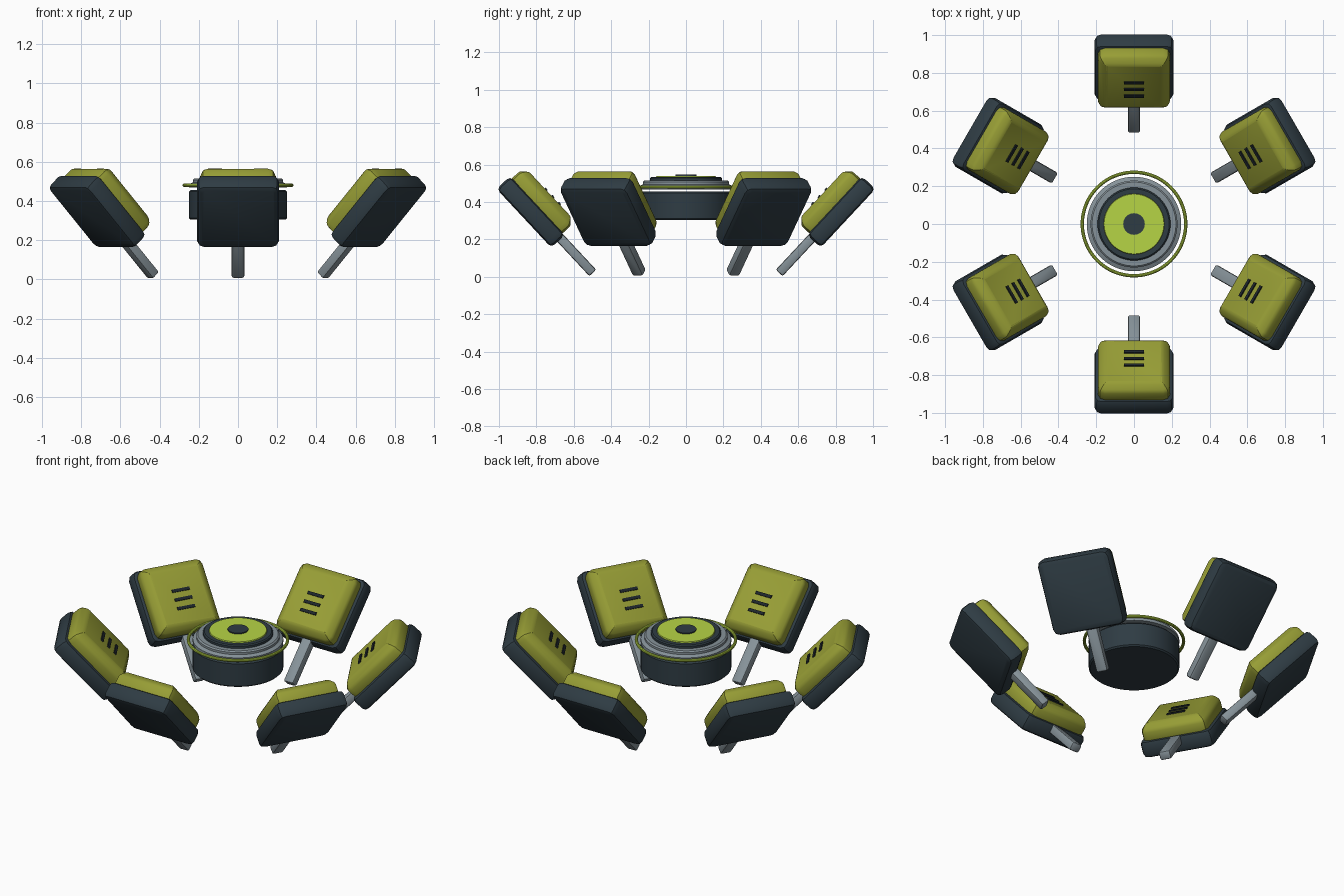
import bpy, bmesh, math
from mathutils import Matrix

cube = bpy.data.objects.get("Cube")
if cube:
    bpy.data.objects.remove(cube, do_unlink=True)


def material(name, rgb):
    m = bpy.data.materials.new(name)
    m.use_nodes = True
    color = (*rgb, 1)
    m.diffuse_color = color
    m.node_tree.nodes["Principled BSDF"].inputs["Base Color"].default_value = color
    return m


DARK = material("dark_slate", (0.028, 0.045, 0.057))
OLIVE = material("olive_green", (0.31, 0.34, 0.036))
LIME = material("lime_green", (0.47, 0.66, 0.06))
STEEL = material("steel_grey", (0.24, 0.29, 0.32))
TRIM = material("trim_grey", (0.14, 0.16, 0.175))
BLACK = material("slot_black", (0.013, 0.019, 0.024))


def finish(bm, name, mat, angle=25):
    bmesh.ops.recalc_face_normals(bm, faces=bm.faces)
    me = bpy.data.meshes.new(name)
    bm.to_mesh(me)
    bm.free()
    me.materials.append(mat)
    me.shade_smooth()
    me.set_sharp_from_angle(angle=math.radians(angle))
    return me


def block(name, mat, size, center, corner=0.0, rim=0.0, inset=0.0, rise=0.0):
    """Box with rounded corners, an optional raised tapered top and softened rims."""
    bm = bmesh.new()
    bmesh.ops.create_cube(bm, size=1, matrix=Matrix.Translation(center) @ Matrix.Diagonal((*size, 1)))
    if corner:
        upright = [e for e in bm.edges if abs(e.verts[0].co.z - e.verts[1].co.z) > size[2] / 2]
        bmesh.ops.bevel(bm, geom=upright, offset=corner, segments=2, profile=0.5, affect='EDGES')
    if inset:
        top = max(bm.faces, key=lambda f: f.calc_center_median().z)
        bmesh.ops.inset_region(bm, faces=[top], thickness=inset)
        for v in top.verts:
            v.co.z += rise
    if rim:
        bm.normal_update()
        sharp = [e for e in bm.edges if e.calc_face_angle(0) > math.radians(30)
                 and abs(e.verts[0].co.z - e.verts[1].co.z) < 0.001]
        bmesh.ops.bevel(bm, geom=sharp, offset=rim, segments=2, profile=0.5, affect='EDGES')
    return finish(bm, name, mat)


def frame(name, mat, hx, hy, bar, z, height):
    """Raised rectangular border."""
    bm = bmesh.new()
    bmesh.ops.create_grid(bm, x_segments=1, y_segments=1, size=1,
                          matrix=Matrix.Translation((0, 0, z)) @ Matrix.Diagonal((hx, hy, 1, 1)))
    inner = bm.faces[:]
    bmesh.ops.inset_region(bm, faces=inner, thickness=bar)
    bmesh.ops.delete(bm, geom=inner, context='FACES_ONLY')
    out = bmesh.ops.extrude_face_region(bm, geom=bm.faces[:])
    for v in out["geom"]:
        if isinstance(v, bmesh.types.BMVert):
            v.co.z += height
    return finish(bm, name, mat)


def lathe(name, mat, profile, closed=False, steps=64):
    """Spin (radius, height) points round the z axis."""
    bm = bmesh.new()
    verts = [bm.verts.new((r, 0, z)) for r, z in profile]
    edges = [bm.edges.new(p) for p in zip(verts, verts[1:])]
    if closed:
        edges.append(bm.edges.new((verts[-1], verts[0])))
    bmesh.ops.spin(bm, geom=verts + edges, cent=(0, 0, 0), axis=(0, 0, 1),
                   angle=math.tau, steps=steps, use_duplicate=False)
    bmesh.ops.remove_doubles(bm, verts=bm.verts, dist=0.0004)
    place(name, finish(bm, name, mat, 35))


def place(name, me, matrix=Matrix()):
    ob = bpy.data.objects.new(name, me)
    ob.matrix_world = matrix
    bpy.context.scene.collection.objects.link(ob)


# Parts of one tilted panel: local y runs up the panel, local z faces the hub
parts = [
    block("back_slab", DARK, (0.42, 0.43, 0.10), (0, 0, 0), corner=0.035, rim=0.025),
    block("front_shell", OLIVE, (0.38, 0.40, 0.065), (0, 0, 0.0725), corner=0.035,
          rim=0.012, inset=0.038, rise=0.035),
    block("stem", STEEL, (0.065, 0.30, 0.05), (0, -0.315, 0.02), corner=0.01, rim=0.01),
    frame("panel_frame", TRIM, 0.1, 0.113, 0.016, 0.135, 0.015),
]
for i in range(3):
    parts.append(block("slot_%d" % (i + 1), BLACK, (0.105, 0.017, 0.012),
                       (0, -0.02 + 0.052 * (i - 1), 0.141)))

# Six panels round the hub
for k in range(6):
    pose = (Matrix.Rotation(math.radians(60 * k), 4, 'Z')
            @ Matrix.Translation((0, 0.83, 0.347))
            @ Matrix.Rotation(math.radians(47), 4, 'X'))
    for me in parts:
        place("%s_%d" % (me.name, k + 1), me, pose)

# Central hub, stacked from bottom to top
lathe("hub_body", DARK, [(0, 0.305), (0.242, 0.305), (0.25, 0.313), (0.25, 0.448),
                         (0.243, 0.455), (0, 0.455)])
lathe("hub_collar", STEEL, [(0, 0.468), (0.25, 0.468), (0.25, 0.485), (0.23, 0.495),
                            (0.23, 0.508), (0.222, 0.515), (0, 0.515)])
lathe("hub_step", DARK, [(0, 0.51), (0.193, 0.51), (0.193, 0.528), (0.186, 0.534), (0, 0.534)])
lathe("hub_lens", LIME, [(0, 0.53), (0.162, 0.53), (0.158, 0.54), (0, 0.54)])
lathe("hub_button", DARK, [(0, 0.535), (0.057, 0.535), (0.057, 0.546), (0, 0.546)])

# Thin hoop round the hub
hoop = [(0.274 + 0.009 * math.cos(t * math.tau / 10), 0.48 + 0.009 * math.sin(t * math.tau / 10))
        for t in range(10)]
lathe("hoop", LIME, hoop, closed=True)
